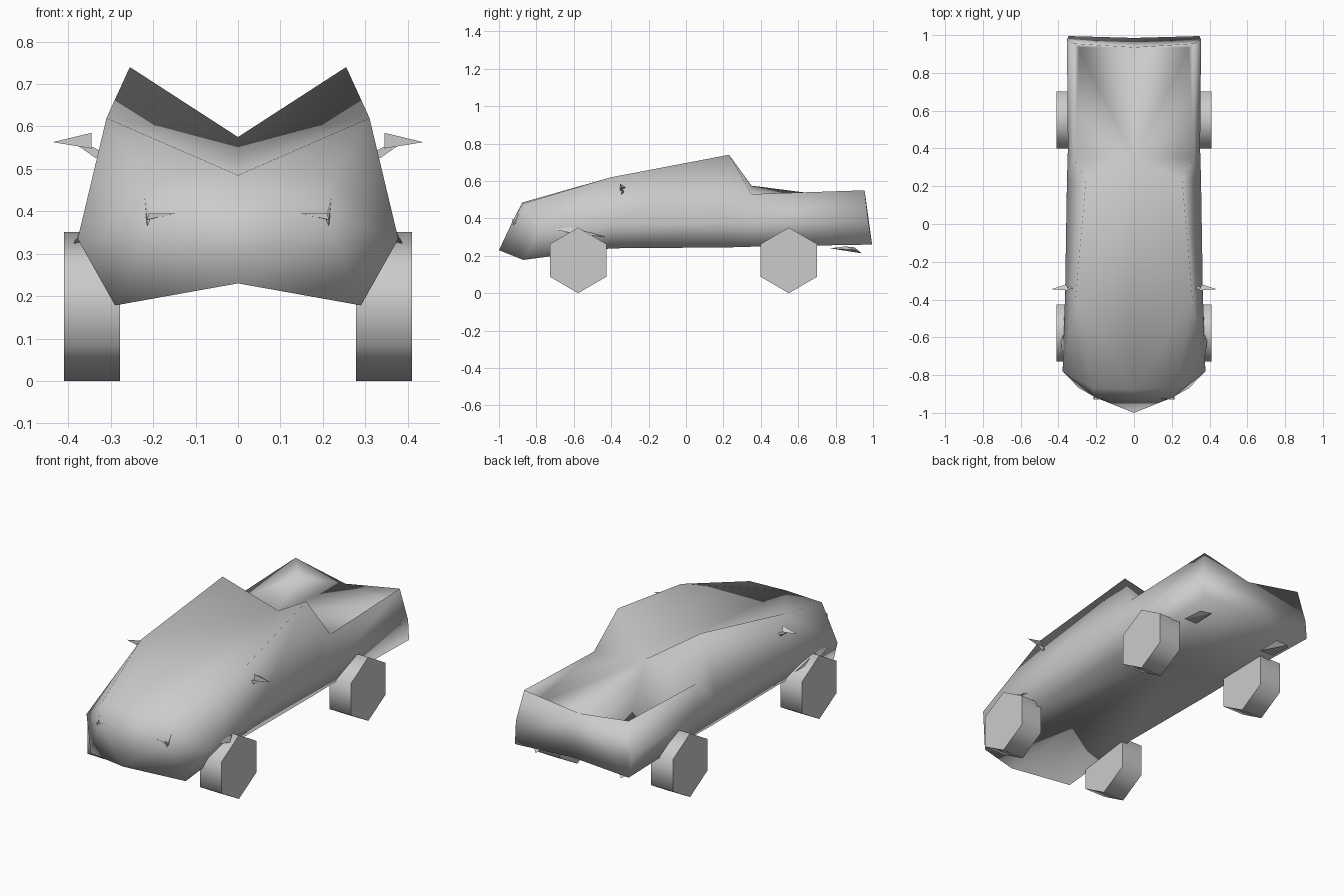
import bpy, bmesh, math
from mathutils import Vector

if "Cube" in bpy.data.objects:
    bpy.data.objects.remove(bpy.data.objects["Cube"])


def make_object(name, bm, mirror=False, smooth=None):
    mesh = bpy.data.meshes.new(name)
    bm.to_mesh(mesh)
    bm.free()
    ob = bpy.data.objects.new(name, mesh)
    bpy.context.collection.objects.link(ob)
    if mirror:
        m = ob.modifiers.new("Mirror", 'MIRROR')
        m.use_axis[0] = True
        m.merge_threshold = 0.001
    if smooth is not None:
        bpy.ops.object.select_all(action='DESELECT')
        ob.select_set(True)
        bpy.context.view_layer.objects.active = ob
        bpy.ops.object.shade_smooth_by_angle(angle=math.radians(smooth))
    return ob


def hull_part(name, points):
    """Small mirrored faceted part from the hull of a few points."""
    bm = bmesh.new()
    for p in points:
        bm.verts.new(p)
    bmesh.ops.convex_hull(bm, input=bm.verts[:])
    bmesh.ops.recalc_face_normals(bm, faces=bm.faces[:])
    return make_object(name, bm, mirror=True)


# Body half: side sections (sill, waist, top edge) from front to rear
sections = [
    [(.29, -.87, .178), (.378, -.78, .335), (.22, -.87, .48)],
    [(.305, -.4, .24), (.365, -.38, .37), (.31, -.4, .62)],
    [(.315, .23, .245), (.355, .23, .38), (.255, .23, .74)],
    [(.318, .4, .25), (.35, .4, .38), (.318, .35, .53)],
    [(.347, .995, .26), (.355, .975, .38), (.318, .955, .55)],
]
bm = bmesh.new()
rings = [[bm.verts.new(p) for p in sec] for sec in sections]
for a, b in zip(rings, rings[1:]):
    for i in range(2):
        bm.faces.new((a[i], b[i], b[i + 1], a[i + 1]))
sill, waist, edge = zip(*rings)

# Points on the centre line, the front cheek and the bed floor corner
nose, hood, roof, rim, tail, belly, cheek, bed = (bm.verts.new(p) for p in (
    (0, -1, .23), (0, -.875, .485), (0, .35, .575), (0, .935, .5),
    (0, .985, .275), (0, .3, .285), (.2, -.92, .4), (.29, .935, .46)))

faces = [
    # nose
    (nose, sill[0], cheek), (sill[0], waist[0], cheek), (waist[0], edge[0], cheek),
    (edge[0], hood, cheek), (hood, nose, cheek),
    # hood, roof and rear slope
    (edge[0], edge[1], hood), (edge[1], roof, hood), (edge[1], edge[2], roof),
    (edge[2], edge[3], roof),
    # sunken rear deck
    (edge[3], edge[4], bed), (edge[4], rim, bed), (edge[3], bed, roof), (bed, rim, roof),
    # tail and underside
    (tail, rim, edge[4], waist[4], sill[4]),
    (nose, belly, sill[1]), (nose, sill[1], sill[0]), (belly, sill[2], sill[1]),
    (belly, sill[3], sill[2]), (belly, tail, sill[4], sill[3]),
]
for f in faces:
    bm.faces.new(f)
make_object("body", bm, mirror=True, smooth=180)

# Six-sided wheels
for name, y in (("front_wheels", -.577), ("rear_wheels", .55)):
    bm = bmesh.new()
    hexagon = [Vector((.278, y + .174 * math.sin(k * math.pi / 3),
                       .1755 + .1755 * math.cos(k * math.pi / 3))) for k in range(6)]
    face = bm.faces.new([bm.verts.new(p) for p in hexagon])
    ext = bmesh.ops.extrude_face_region(bm, geom=[face])
    moved = [v for v in ext["geom"] if isinstance(v, bmesh.types.BMVert)]
    bmesh.ops.translate(bm, verts=moved, vec=(.132, 0, 0))
    bmesh.ops.recalc_face_normals(bm, faces=bm.faces[:])
    make_object(name, bm, mirror=True, smooth=65)

# Side mirrors with their arms
hull_part("mirror_heads", [(.345, -.352, .585), (.345, -.352, .548),
                           (.437, -.345, .563), (.36, -.32, .565)])
hull_part("mirror_arms", [(.32, -.345, .54), (.335, -.345, .525),
                          (.365, -.345, .562), (.375, -.345, .553), (.34, -.33, .54)])

# Front wheel arch lips
hull_part("arch_lips", [(.365, -.77, .355), (.375, -.6, .35), (.388, -.62, .323),
                        (.36, -.43, .30)])

# Headlight slivers
hull_part("headlight_bars", [(.145, -.925, .395), (.21, -.93, .395),
                             (.215, -.93, .38), (.21, -.9, .38)])
hull_part("headlight_posts", [(.213, -.925, .365), (.205, -.925, .385),
                              (.22, -.89, .43), (.218, -.9, .38)])

# Exhaust tips under the tail
hull_part("exhaust_tips", [(.22, .77, .24), (.3, .77, .24), (.28, .85, .25),
                           (.22, .9, .245), (.3, .9, .232), (.26, .94, .213)])
